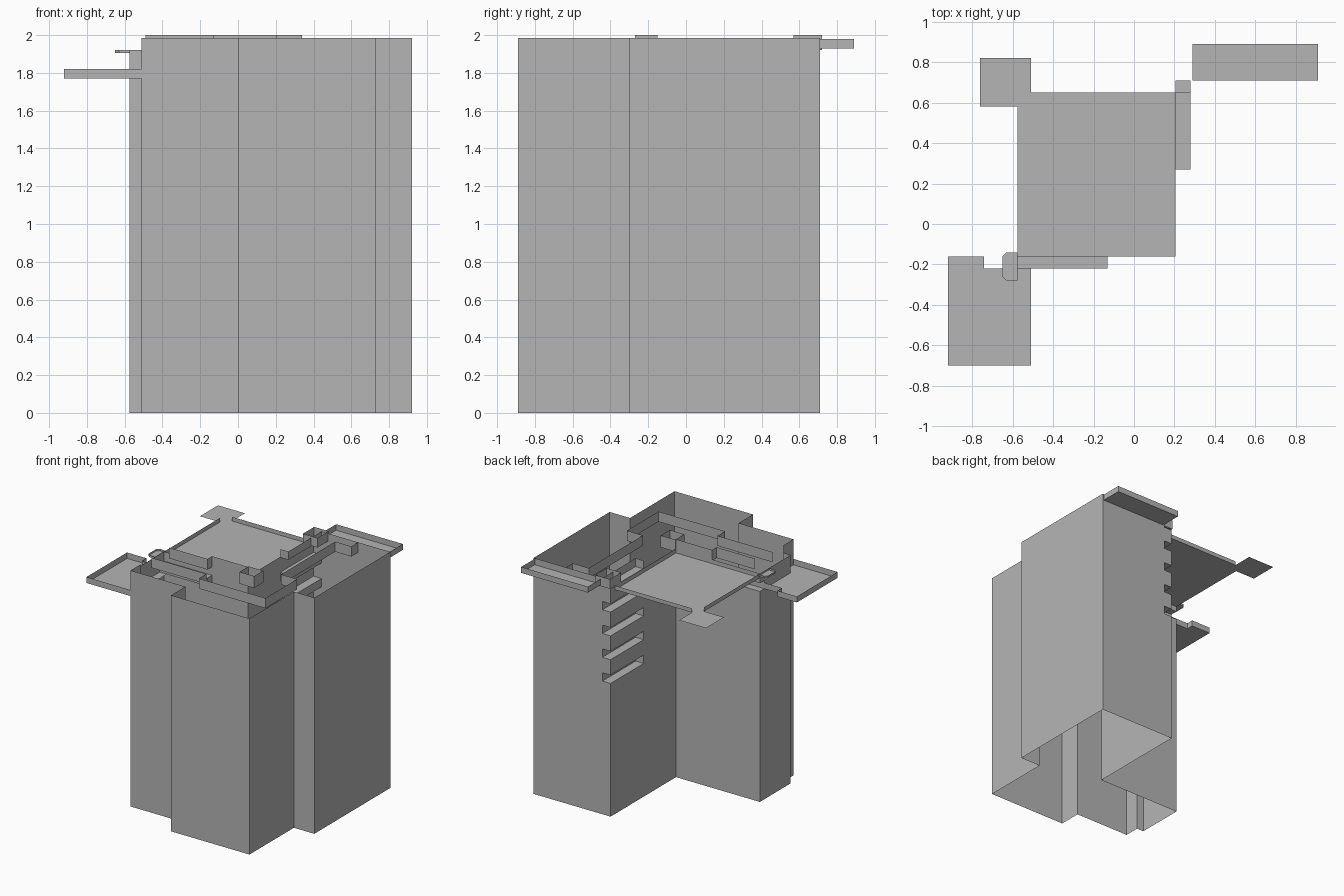
import bpy

if "Cube" in bpy.data.objects:
    bpy.data.objects.remove(bpy.data.objects["Cube"])

grey = bpy.data.materials.new("concrete_grey")
grey.diffuse_color = (0.46, 0.46, 0.46, 1)
grey.use_nodes = True
grey.node_tree.nodes["Principled BSDF"].inputs["Base Color"].default_value = grey.diffuse_color


class Part:
    """Collects thin vertical sheets and flat plates into one object."""
    def __init__(self, name):
        self.name, self.v, self.f = name, [], []

    def face(self, pts):
        n = len(self.v)
        self.v += pts
        self.f.append(list(range(n, n + len(pts))))

    def wall(self, path, z0, z1):
        for (ax, ay), (bx, by) in zip(path, path[1:]):
            self.face([(ax, ay, z0), (bx, by, z0), (bx, by, z1), (ax, ay, z1)])

    def flat(self, outline, z):
        self.face([(x, y, z) for x, y in outline])

    def build(self):
        me = bpy.data.meshes.new(self.name)
        me.from_pydata(self.v, [], self.f)
        me.materials.append(grey)
        bpy.context.collection.objects.link(bpy.data.objects.new(self.name, me))


def rect(x0, x1, y0, y1):
    return [(x0, y0), (x1, y0), (x1, y1), (x0, y1)]


TOP, ROOF, RIM = 1.985, 1.885, 1.92
L, R, F, B = -0.575, 0.205, -0.16, 0.71    # notch sides of the L-shaped tower

# outer shell, open at top and bottom
shell = Part("tower_walls")
shell.wall([(0.28, B), (0.92, B), (0.92, -0.30), (0.73, -0.30), (0.73, -0.89),
            (0, -0.89), (0, -0.70), (-0.51, -0.70), (-0.51, -0.57)], 0, TOP)
shell.wall([(-0.51, -0.57), (L, -0.57), (L, -0.22)], 0, RIM)
shell.wall([(-0.13, F), (R, F), (R, 0.27)], 0, RIM)

# corner strip on the back, cut by a stack of slots
z = 0
slots = [(1.12 + 0.2 * k, 1.19 + 0.2 * k) for k in range(4)] + [(1.915, TOP)]
for lo, hi in slots:
    shell.wall([(R, 0.27), (R, B), (0.28, B)], z, lo)
    z = hi
# corner strip on the left, cut by one slot
for lo, hi in ((0, 1.77), (1.84, RIM)):
    shell.wall([(L, -0.22), (L, F), (-0.13, F)], lo, hi)
shell.build()

# recessed balconies inside the slots
recess = Part("corner_recesses")
for lo, hi in slots:
    recess.wall([(R, 0.27), (0.28, 0.27), (0.28, B)], lo, hi)
    recess.flat(rect(R, 0.28, 0.27, B), lo)
    if hi < TOP:
        recess.flat(rect(R, 0.28, 0.27, B), hi)
recess.wall([(L, -0.22), (-0.13, -0.22), (-0.13, F)], 1.77, 1.84)
recess.flat(rect(L, -0.13, -0.22, F), 1.77)
recess.flat(rect(L, -0.13, -0.22, F), 1.84)
recess.build()

# terrace slab over the notch with a low rim and a flat corner tab
terrace = Part("terrace_slab")
terrace.flat([(L, F), (R, F), (R, 0.65), (-0.51, 0.65), (-0.51, 0.82),
              (-0.76, 0.82), (-0.76, 0.58), (L, 0.58)], ROOF)
terrace.wall([(L, 0.58), (L, F), (R, F), (R, 0.65), (-0.51, 0.65)], ROOF, RIM)
terrace.build()

# small landing and corner tab beside the terrace
tabs = Part("terrace_tabs")
tabs.flat(rect(R, 0.28, 0.65, B), 1.925)
tabs.flat([(L, -0.28), (-0.63, -0.28), (-0.65, -0.26), (-0.65, -0.16),
           (-0.63, -0.14), (L, -0.14)], 1.905)
tabs.wall([(L, -0.28), (-0.63, -0.28), (-0.65, -0.26), (-0.65, -0.16),
           (-0.63, -0.14), (L, -0.14)], 1.905, RIM)
tabs.build()

# left balcony
balcony = Part("left_balcony")
edge = [(-0.51, -0.70), (-0.92, -0.70), (-0.92, -0.16), (-0.74, -0.16),
        (-0.74, -0.22), (L, -0.22)]
balcony.flat(edge + [(-0.51, -0.22)], 1.77)
balcony.wall(edge, 1.77, 1.82)
balcony.build()

# back balcony
balcony = Part("back_balcony")
balcony.flat(rect(0.29, 0.91, B, 0.89), 1.93)
balcony.wall([(0.29, B), (0.29, 0.89), (0.91, 0.89), (0.91, B)], 1.93, 1.98)
balcony.build()

# parapet around the notch with two open corner posts
parapet = Part("notch_parapet")
parapet.wall([(-0.49, -0.22), (-0.13, -0.22), (-0.13, F), (R, F)], 1.91, 2.0)
parapet.wall([(R, -0.15), (R, -0.27), (0.34, -0.27), (0.34, -0.15),
              (R, -0.15)], 1.90, 2.0)
parapet.wall([(R, 0.57), (0.34, 0.57), (0.34, 0.72), (R, 0.72),
              (R, 0.57)], 1.92, 2.0)
parapet.build()

# inner bands inside the open top
inner = Part("inner_bands")
inner.wall([(0.62, B), (0.62, 0.62), (0.47, 0.62), (0.47, -0.10), (0.62, -0.10),
            (0.62, -0.52), (0, -0.52), (0, -0.42), (-0.51, -0.42)], 1.90, TOP)
inner.build()
